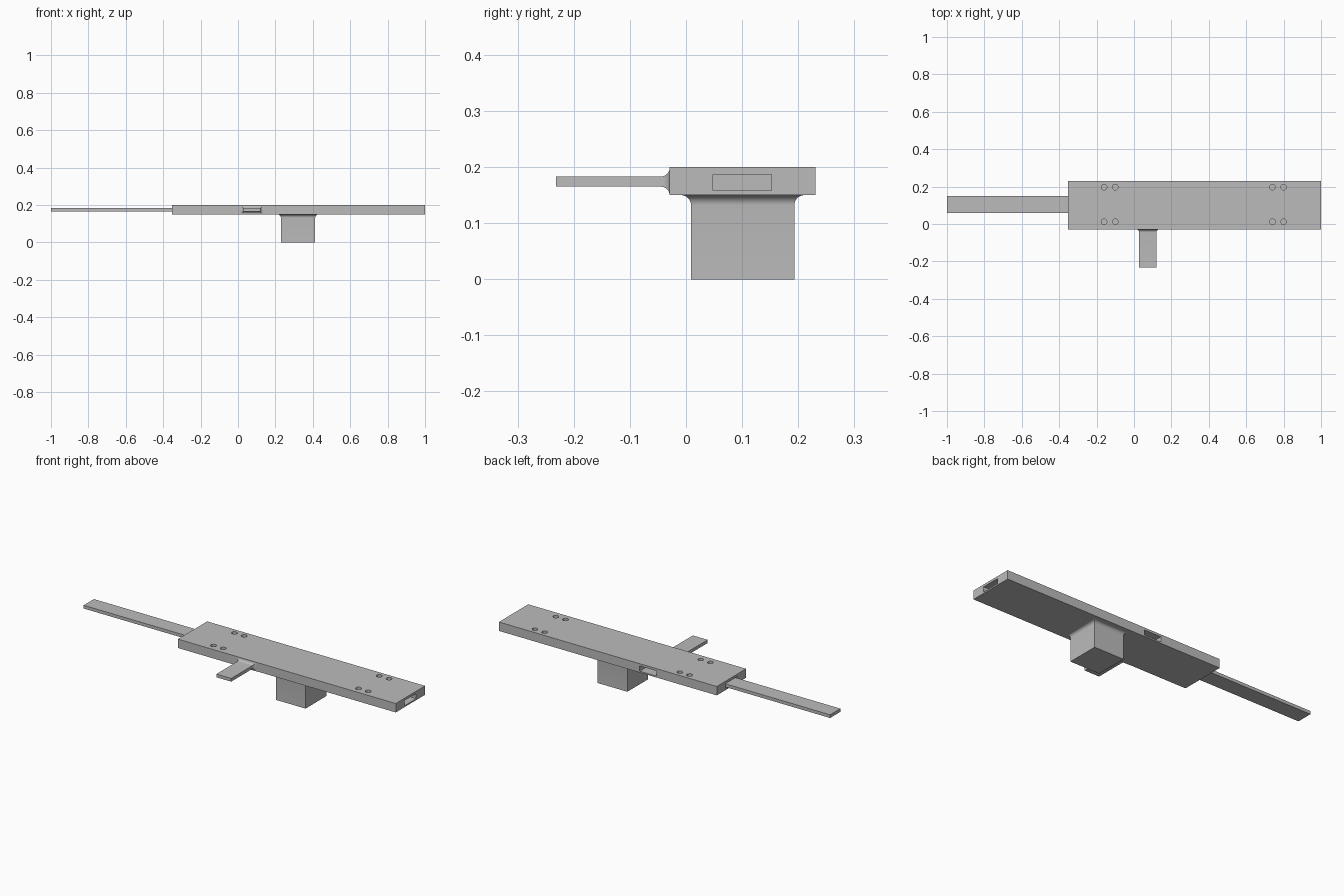
import bpy, bmesh, math
from mathutils import Vector

if "Cube" in bpy.data.objects:
    bpy.data.objects.remove(bpy.data.objects["Cube"], do_unlink=True)

grey = bpy.data.materials.new("plain grey")
grey.use_nodes = True
colour = (0.5, 0.5, 0.5, 1)
grey.diffuse_color = colour
grey.node_tree.nodes["Principled BSDF"].inputs["Base Color"].default_value = colour


def finish(name, bm):
    bmesh.ops.recalc_face_normals(bm, faces=bm.faces)
    mesh = bpy.data.meshes.new(name)
    bm.to_mesh(mesh)
    bm.free()
    mesh.materials.append(grey)
    obj = bpy.data.objects.new(name, mesh)
    bpy.context.collection.objects.link(obj)
    return obj


def box(name, low, high):
    low, high = Vector(low), Vector(high)
    bm = bmesh.new()
    bmesh.ops.create_cube(bm, size=1)
    for v in bm.verts:
        v.co = (low + high) / 2 + v.co * (high - low)
    return finish(name, bm)


def flared_bar(name, half_u, half_v, length, radius, place):
    """Rectangular bar along w whose root spreads in a quarter-round fillet."""
    sections = [(0, length)]
    for i in range(9):
        a = math.pi / 2 * i / 8
        sections.append((radius * (1 - math.cos(a)), radius * (1 - math.sin(a))))
    bm = bmesh.new()
    rings = []
    for grow, w in sections:
        u, v = half_u + grow, half_v + grow
        rings.append([bm.verts.new(place(su * u, sv * v, w))
                      for su, sv in ((-1, -1), (1, -1), (1, 1), (-1, 1))])
    for a, b in zip(rings, rings[1:]):
        for i in range(4):
            j = (i + 1) % 4
            bm.faces.new((a[i], a[j], b[j], b[i]))
    bm.faces.new(rings[0])
    bm.faces.new(rings[-1])
    obj = finish(name, bm)
    bpy.ops.object.select_all(action='DESELECT')
    obj.select_set(True)
    bpy.context.view_layer.objects.active = obj
    bpy.ops.object.shade_smooth_by_angle(angle=math.radians(30))
    return obj


def cut(target, cutter):
    cutter.hide_render = True
    cutter.hide_set(True)
    cutter.display_type = 'WIRE'
    mod = target.modifiers.new(cutter.name, 'BOOLEAN')
    mod.operation = 'DIFFERENCE'
    mod.solver = 'EXACT'
    mod.object = cutter


# Main plate
plate = box("main_plate", (-0.353, -0.029, 0.15), (1, 0.231, 0.2))

# Slots in both ends and in the back edge
cut(plate, box("left_end_slot_cutter", (0.9, 0.048, 0.158), (1.05, 0.152, 0.187)))
cut(plate, box("right_end_slot_cutter", (-0.4, 0.048, 0.158), (-0.25, 0.152, 0.187)))
cut(plate, box("back_slot_cutter", (0.022, 0.14, 0.158), (0.126, 0.26, 0.187)))

# Screw holes in two groups of four
bm = bmesh.new()
for x in (-0.16, -0.1, 0.74, 0.8):
    for y in (0.012, 0.197):
        geo = bmesh.ops.create_cone(bm, cap_ends=True, segments=32,
                                    radius1=0.015, radius2=0.015, depth=0.06)
        bmesh.ops.translate(bm, verts=geo["verts"], vec=(x, y, 0.2))
cut(plate, finish("screw_hole_cutter", bm))

# Long sliding bar seated in the right end slot
box("long_bar", (-1, 0.059, 0.165), (-0.25, 0.15, 0.183))

# Short front tongue and square post below, both flared at the root
flared_bar("front_tongue", 0.046, 0.009, 0.203, 0.016,
           lambda u, v, w: (0.074 + u, -0.029 - w, 0.174 + v))
flared_bar("lower_post", 0.092, 0.092, 0.15, 0.018,
           lambda u, v, w: (0.321 + u, 0.101 + v, 0.15 - w))
